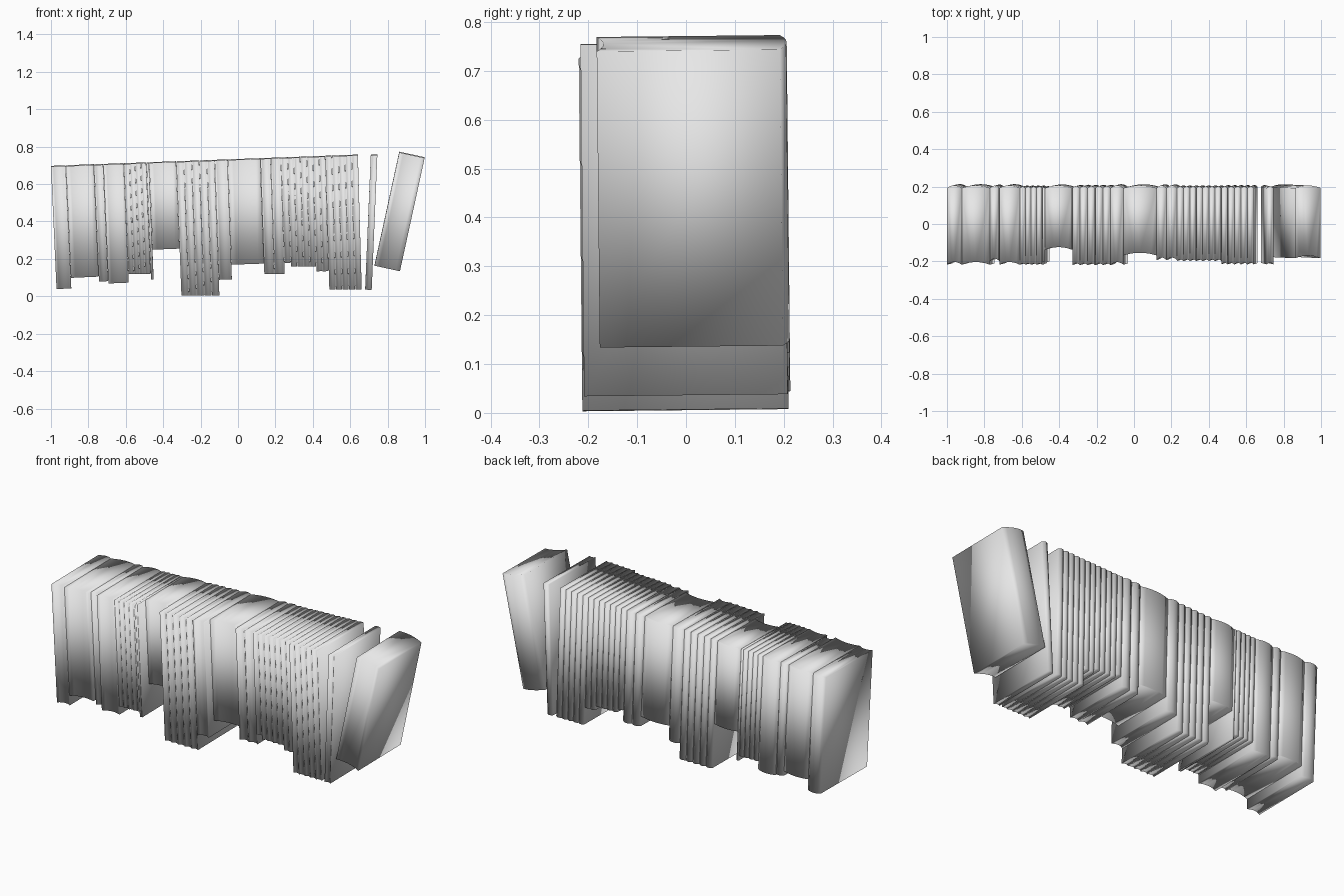
import bpy, bmesh, math
from mathutils import Matrix, Vector

cube = bpy.data.objects.get("Cube")
if cube:
    bpy.data.objects.remove(cube)

grey = bpy.data.materials.new("plain grey")
grey.use_nodes = True
grey.diffuse_color = (0.8, 0.8, 0.8, 1)
grey.node_tree.nodes["Principled BSDF"].inputs["Base Color"].default_value = (0.8, 0.8, 0.8, 1)

SPINE_Y = 0.2
STEPS = 6
PITCH = Matrix.Rotation(math.radians(0.6), 4, 'X')


def book(name, corner, width, height, front, lean):
    """Closed book hanging from its top left corner, hollow fore edge, round spine."""
    sag = min(0.014, width * 0.25)
    ts = [i / STEPS for i in range(STEPS + 1)]

    def bow(t):
        return sag * (1 - (2 * t - 1) ** 2)

    outline = [(t * width, front + bow(t)) for t in ts]
    outline += [(t * width, SPINE_Y + bow(t)) for t in reversed(ts)]

    bm = bmesh.new()
    base = bm.faces.new([bm.verts.new((x, y, -height)) for x, y in outline])
    top = bmesh.ops.extrude_face_region(bm, geom=[base])["geom"]
    bmesh.ops.translate(bm, vec=(0, 0, height),
                        verts=[v for v in top if isinstance(v, bmesh.types.BMVert)])
    bmesh.ops.recalc_face_normals(bm, faces=bm.faces)
    place = Matrix.Translation(Vector((corner[0], 0, corner[1])))
    bm.transform(PITCH @ place @ Matrix.Rotation(math.radians(lean), 4, 'Y'))
    for f in bm.faces:
        f.smooth = True
    mesh = bpy.data.meshes.new(name)
    bm.to_mesh(mesh)
    bm.free()
    mesh.materials.append(grey)
    bpy.context.collection.objects.link(bpy.data.objects.new(name, mesh))


# Row of packed books: how many, thickness, lowest height, fore edge depth
row = [
    (1, 0.08, 0.04, -0.21), (1, 0.15, 0.1, -0.21), (1, 0.05, 0.08, -0.19),
    (1, 0.11, 0.07, -0.21), (4, 0.03, 0.12, -0.21), (1, 0.015, 0.09, -0.2),
    (1, 0.145, 0.25, -0.13), (5, 0.041, 0.005, -0.212), (1, 0.07, 0.09, -0.21),
    (1, 0.175, 0.17, -0.16), (2, 0.055, 0.12, -0.185), (1, 0.035, 0.18, -0.19),
    (4, 0.034, 0.16, -0.19), (2, 0.033, 0.135, -0.19), (5, 0.035, 0.037, -0.208),
]
x, number = -1.0, 1
for count, width, low, front in row:
    for _ in range(count):
        z = 0.695 + 0.037 * (x + 1)
        lean = -2.6 + 0.6 * (x + 1)
        book(f"row_book_{number:02d}", (x, z), width - 0.001, z - low, front, lean)
        x += width
        number += 1

# Loose books at the end of the row
book("loose_thin_book", (0.71, 0.757), 0.035, 0.72, -0.208, 2.4)
book("leaning_thick_book", (0.862, 0.771), 0.139, 0.62, -0.175, 12.3)
